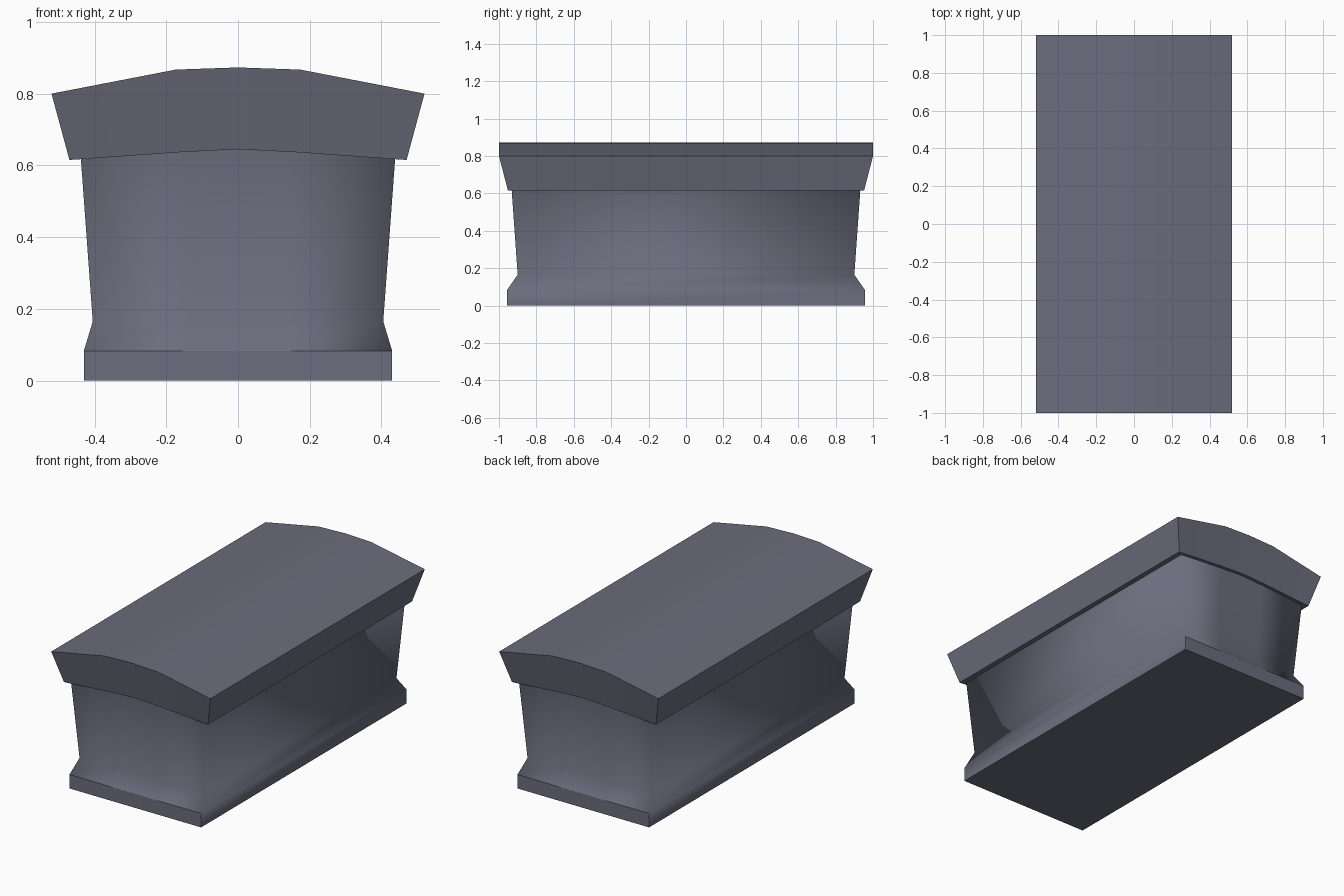
import bpy, bmesh

cube = bpy.data.objects.get("Cube")
if cube:
    bpy.data.objects.remove(cube, do_unlink=True)

stone = bpy.data.materials.new("slate grey stone")
stone.use_nodes = True
colour = (0.15, 0.152, 0.205, 1)
stone.diffuse_color = colour
stone.node_tree.nodes["Principled BSDF"].inputs["Base Color"].default_value = colour

COLUMNS = (-1, -1/3, 0, 1/3, 1)   # points across the width


def loft(name, rings, sharp_rule):
    """Stack rings of (half width, half depth, edge z, shoulder z, crown z)."""
    bm = bmesh.new()
    loops = []
    for w, d, edge, shoulder, crown in rings:
        heights = (edge, shoulder, crown, shoulder, edge)
        row = list(zip(COLUMNS, heights))
        front = [bm.verts.new((c * w, -d, z)) for c, z in row]
        back = [bm.verts.new((c * w, d, z)) for c, z in row]
        loops.append((front, back))
    # Walls between consecutive rings
    for (f0, b0), (f1, b1) in zip(loops, loops[1:]):
        lower, upper = f0 + b0[::-1], f1 + b1[::-1]
        n = len(lower)
        for i in range(n):
            j = (i + 1) % n
            bm.faces.new((lower[i], lower[j], upper[j], upper[i]))
    # Caps as lengthwise strips
    for front, back in (loops[0], loops[-1]):
        for i in range(len(front) - 1):
            bm.faces.new((front[i], front[i + 1], back[i + 1], back[i]))
    bmesh.ops.recalc_face_normals(bm, faces=bm.faces)
    for f in bm.faces:
        f.smooth = True
    for e in bm.edges:
        e.smooth = not sharp_rule(e)
    mesh = bpy.data.meshes.new(name)
    bm.to_mesh(mesh)
    bm.free()
    mesh.materials.append(stone)
    obj = bpy.data.objects.new(name, mesh)
    bpy.context.collection.objects.link(obj)
    return obj


def body_sharp(e):
    a, b = (v.co for v in e.verts)
    low = max(a.z, b.z) < 0.1
    plinth_corner = low and abs(a.z - b.z) > 0.01
    plinth_lip = low and abs(a.y - b.y) < 0.01
    floor = max(a.z, b.z) < 0.01
    top_rim = min(a.z, b.z) > 0.6
    return (plinth_corner and abs(a.x) > 0.4) or plinth_lip or floor or top_rim


def lid_sharp(e):
    return e.calc_face_angle(0) > 0.6


# Flared body with plinth
loft("coffin_body", [
    (0.43, 0.958, 0, 0, 0),
    (0.43, 0.958, 0.082, 0.082, 0.082),
    (0.405, 0.90, 0.165, 0.165, 0.165),
    (0.438, 0.932, 0.617, 0.639, 0.647),
], body_sharp)

# Arched overhanging lid
loft("coffin_lid", [
    (0.47, 0.952, 0.615, 0.637, 0.645),
    (0.52, 1.0, 0.80, 0.867, 0.873),
], lid_sharp)
